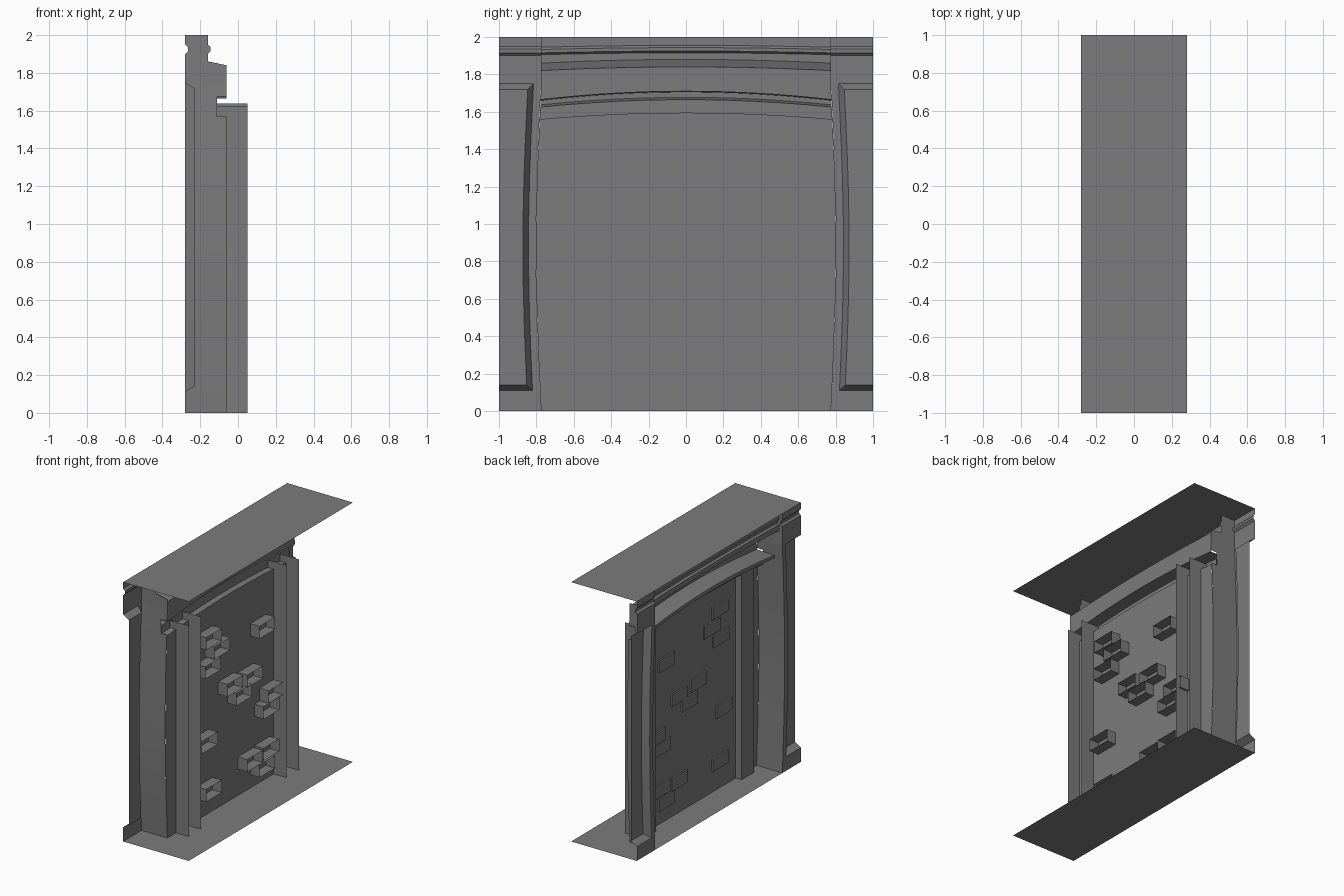
import bpy, bmesh, math

cube = bpy.data.objects.get("Cube")
if cube:
    bpy.data.objects.remove(cube, do_unlink=True)

stone = bpy.data.materials.new("grey_stone")
stone.use_nodes = True
GREY = (0.2, 0.2, 0.2, 1)
stone.diffuse_color = GREY
stone.node_tree.nodes["Principled BSDF"].inputs["Base Color"].default_value = GREY


def make(name, bm):
    bmesh.ops.remove_doubles(bm, verts=bm.verts, dist=0.0005)
    bmesh.ops.recalc_face_normals(bm, faces=bm.faces)
    mesh = bpy.data.meshes.new(name)
    bm.to_mesh(mesh)
    bm.free()
    mesh.materials.append(stone)
    obj = bpy.data.objects.new(name, mesh)
    bpy.context.collection.objects.link(obj)
    return obj


def sheet(name, rows):
    """Skin a grid of faces over rows of points."""
    bm = bmesh.new()
    grid = [[bm.verts.new(p) for p in row] for row in rows]
    for a, b in zip(grid, grid[1:]):
        for i in range(len(a) - 1):
            bm.faces.new((a[i], a[i + 1], b[i + 1], b[i]))
    return make(name, bm)


def half_width(z):
    """Opening half width, bowed outward at mid height."""
    return 0.775 + 0.027 * max(0, math.sin(math.pi * z / 1.75)) if z < 1.75 else 0.775


def slab(name, z, mid_front):
    """Horizontal sheet whose front edge is set back between the pillars."""
    bm = bmesh.new()
    w, f = 0.775, -0.28
    pts = [(0.28, -1), (0.28, 1), (f, 1), (f, w), (mid_front, w),
           (mid_front, -w), (f, -w), (f, -1)]
    bm.faces.new([bm.verts.new((x, y, z)) for x, y in pts])
    bmesh.ops.triangulate(bm, faces=bm.faces)
    return make(name, bm)


slab("top_slab", 2, -0.25)
slab("floor_slab", 0, -0.06)

# Pillars: framed front with sunken panel, moulded cap and inner side wall
SHAFT = [0.14 + 1.43 * i / 8 for i in range(9)]
PILLAR = [(0, -0.28, -0.06), (0.11, -0.28, -0.06)]
PILLAR += [(z, None, -0.06) for z in SHAFT]
PILLAR += [(1.57, None, -0.11), (1.675, None, -0.11), (1.675, None, -0.06),
           (1.72, None, -0.06), (1.75, -0.28, -0.06), (1.84, -0.28, -0.06),
           (1.86, -0.28, -0.16), (1.9, -0.28, -0.16), (1.915, -0.265, -0.145),
           (1.935, -0.265, -0.145), (1.95, -0.28, -0.16), (2, -0.28, -0.16)]
for side, s in (("left", 1), ("right", -1)):
    rows = []
    for z, x, back in PILLAR:
        w = half_width(z)
        if x is None:
            row = [(-0.23, 1), (-0.23, w + 0.07), (-0.28, w + 0.04), (-0.28, w)]
        else:
            row = [(x, 1), (x, w + 0.04), (x, w + 0.04), (x, w)]
        rows.append([(px, s * py, z) for px, py in row + [(back, w)]])
    sheet("pillar_" + side, rows)

# Cornice, arched lintel, mantel shelf and back panel: (x, centre z, arch drop)
PROFILE = [(-0.25, 2, 0), (-0.25, 1.955, 0.01), (-0.235, 1.943, 0.01),
           (-0.235, 1.925, 0.01), (-0.25, 1.915, 0.01), (-0.25, 1.88, 0.02),
           (-0.06, 1.84, 0.02), (-0.06, 1.71, 0.045), (-0.21, 1.705, 0.045),
           (-0.21, 1.677, 0.04), (-0.11, 1.665, 0.04), (-0.11, 1.595, 0.035),
           (-0.06, 1.595, 0.035), (-0.06, 1.3, 0), (-0.06, 1.1, 0),
           (-0.06, 0.87, 0), (-0.06, 0.6, 0), (-0.06, 0.3, 0), (-0.06, 0, 0)]
STEPS = [i / 8 for i in range(-8, 9)]
rows = [[(x, t * half_width(z), z - drop * t * t) for t in STEPS]
        for x, z, drop in PROFILE]
sheet("lintel_shelf_and_panel", rows)

# Jambs: open-backed channels on either side of the panel
for side, s in (("left", 1), ("right", -1)):
    plan = [(0.05, 0.52), (-0.11, 0.52), (-0.11, 0.67), (0.05, 0.67)]
    top = [(x, s * y, 1.655 - 0.065 * y * y) for x, y in plan]
    sheet("jamb_" + side, [[(x, s * y, 0) for x, y in plan], top])

# Raised bricks: open-backed boxes pushed through the panel, (y, z) centres
BRICKS = [(0.33, 1.22), (-0.32, 1.38), (-0.22, 1.27), (-0.33, 1.16),
          (0.18, 0.9), (-0.06, 0.92), (0.05, 0.81), (0.44, 0.68),
          (0.38, 0.58), (-0.37, 0.6), (-0.32, 0.21), (0.38, 0.26),
          (0.18, 0.25), (0.33, 0.15)]
for n, (y, z) in enumerate(BRICKS):
    bm = bmesh.new()
    bmesh.ops.create_cube(bm, size=1)
    for v in bm.verts:
        v.co = (v.co.x * 0.092 - 0.026, v.co.y * 0.19 + y, v.co.z * 0.095 + z)
    backs = [f for f in bm.faces if f.calc_center_median().x > 0]
    bmesh.ops.delete(bm, geom=backs, context="FACES_ONLY")
    make("brick_%d" % (n + 1), bm)
